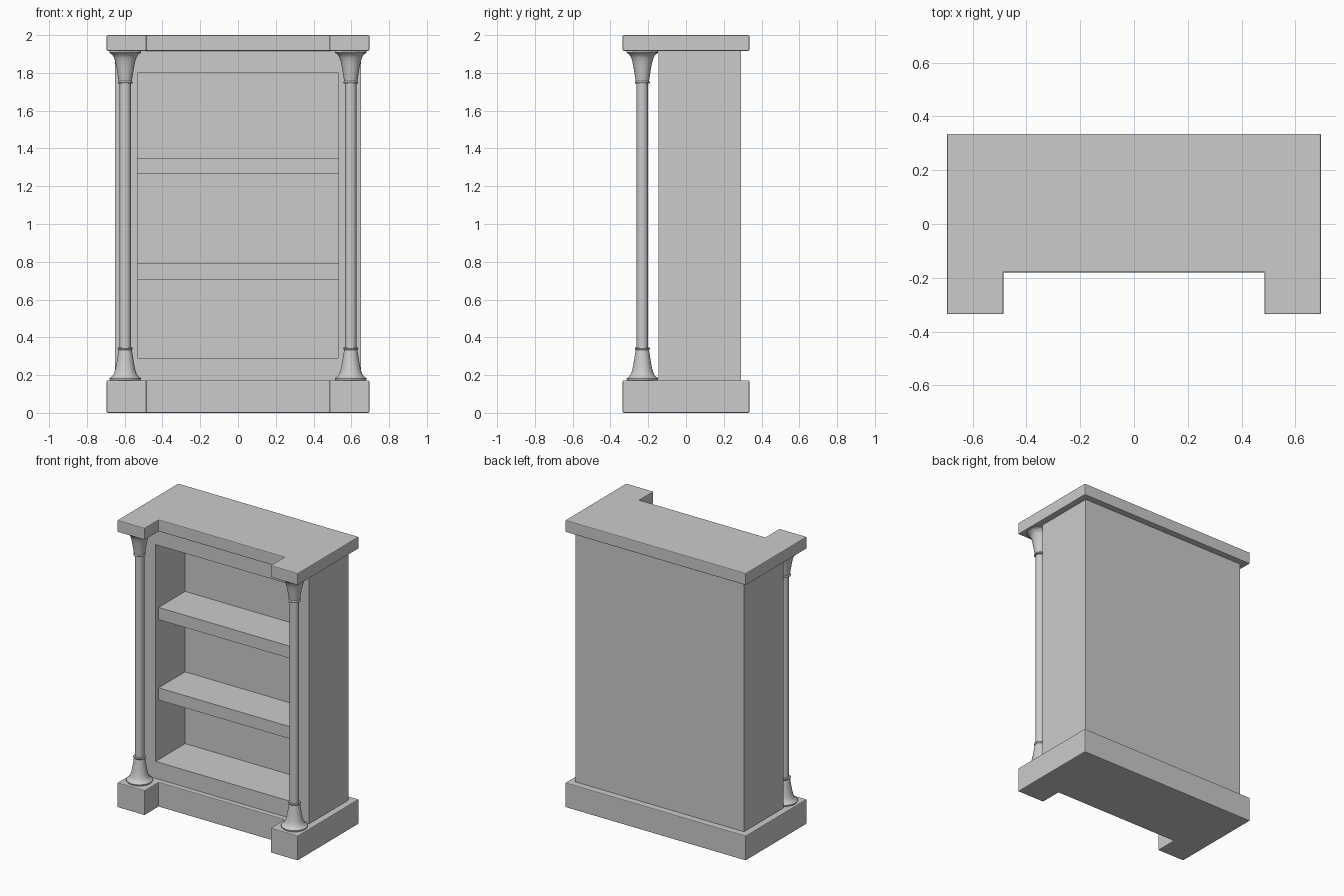
import bpy, bmesh, math

if "Cube" in bpy.data.objects:
    bpy.data.objects.remove(bpy.data.objects["Cube"])

def add_object(name, bm):
    bmesh.ops.recalc_face_normals(bm, faces=bm.faces)
    mesh = bpy.data.meshes.new(name)
    bm.to_mesh(mesh)
    bm.free()
    obj = bpy.data.objects.new(name, mesh)
    bpy.context.collection.objects.link(obj)
    return obj

def smooth(obj, degrees):
    bpy.ops.object.select_all(action='DESELECT')
    obj.select_set(True)
    bpy.context.view_layer.objects.active = obj
    bpy.ops.object.shade_smooth_by_angle(angle=math.radians(degrees))

def box(bm, x0, x1, y0, y1, z0, z1):
    verts = bmesh.ops.create_cube(bm, size=1)["verts"]
    for v in verts:
        v.co.x = x1 if v.co.x > 0 else x0
        v.co.y = y1 if v.co.y > 0 else y0
        v.co.z = z1 if v.co.z > 0 else z0

# U-shaped slab with two projecting front blocks
def slab(name, z0, z1):
    half = [(0.485, -0.18), (0.485, -0.335), (0.695, -0.335), (0.695, 0.335)]
    outline = half + [(-x, y) for x, y in reversed(half)]
    bm = bmesh.new()
    face = bm.faces.new([bm.verts.new((x, y, z0)) for x, y in outline])
    ext = bmesh.ops.extrude_face_region(bm, geom=[face])["geom"]
    for v in ext:
        if isinstance(v, bmesh.types.BMVert):
            v.co.z = z1
    obj = add_object(name, bm)
    mod = obj.modifiers.new("soft_edges", 'BEVEL')
    mod.width = 0.005
    mod.segments = 2
    return obj

slab("plinth", 0.0, 0.172)
slab("top_slab", 1.917, 2.0)

# Cabinet body: a box whose front is inset and pushed in to form the recess
bm = bmesh.new()
box(bm, -0.65, 0.65, -0.145, 0.29, 0.165, 1.92)
bm.normal_update()
front = min(bm.faces, key=lambda f: f.calc_center_median().y)
bmesh.ops.inset_region(bm, faces=[front], thickness=0.1)
for v in front.verts:
    v.co.x = 0.533 if v.co.x > 0 else -0.533
    v.co.z = 1.80 if v.co.z > 1 else 0.29
back = bmesh.ops.extrude_discrete_faces(bm, faces=[front])["faces"][0]
for v in back.verts:
    v.co.y = 0.18
add_object("cabinet_body", bm)

# Shelves
for i, z in enumerate((0.705, 1.265)):
    bm = bmesh.new()
    box(bm, -0.534, 0.534, -0.112, 0.181, z, z + 0.085)
    add_object(f"shelf_{i + 1}", bm)

# Turned columns: flared foot profile, repeated upside down for the capital
foot = [(0.0, 0.17), (0.079, 0.17), (0.084, 0.176), (0.084, 0.182), (0.079, 0.187),
        (0.069, 0.193), (0.060, 0.208), (0.053, 0.23), (0.047, 0.26),
        (0.042, 0.29), (0.038, 0.315), (0.035, 0.333), (0.038, 0.335),
        (0.040, 0.340), (0.038, 0.345), (0.030, 0.347)]
profile = foot + [(r, 2.09 - z) for r, z in reversed(foot)]
for side, x in (("left", -0.597), ("right", 0.597)):
    bm = bmesh.new()
    verts = [bm.verts.new((r, 0, z)) for r, z in profile]
    edges = [bm.edges.new(pair) for pair in zip(verts, verts[1:])]
    bmesh.ops.spin(bm, geom=verts + edges, cent=(0, 0, 0), axis=(0, 0, 1),
                   angle=math.tau, steps=40, use_duplicate=False)
    bmesh.ops.remove_doubles(bm, verts=bm.verts, dist=0.0001)
    column = add_object(f"{side}_column", bm)
    column.location = (x, -0.231, 0)
    smooth(column, 40)
